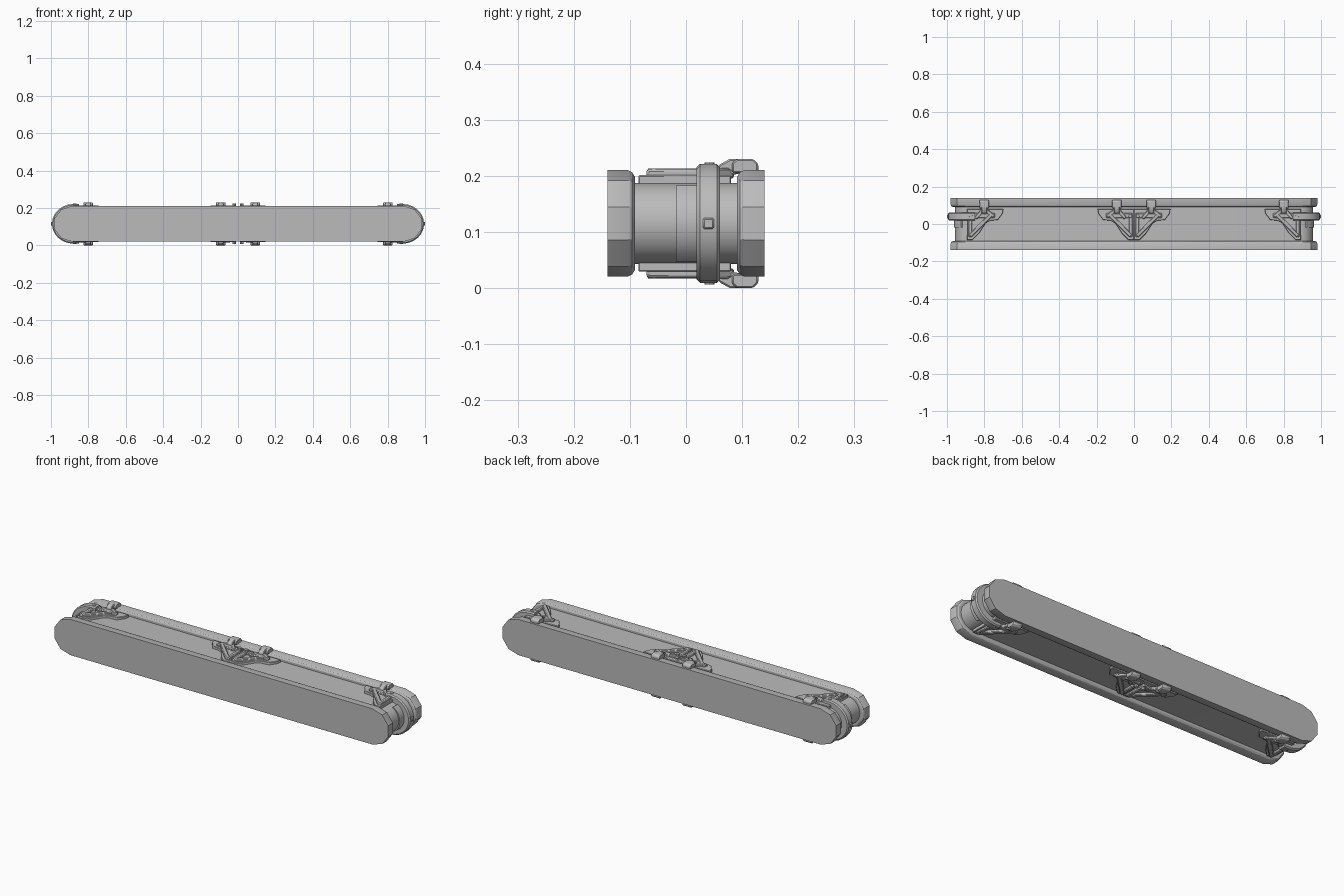
import bpy, bmesh, math
from mathutils import Matrix, Vector

if "Cube" in bpy.data.objects:
    bpy.data.objects.remove(bpy.data.objects["Cube"])

grey = bpy.data.materials.new("mid grey")
grey.diffuse_color = (0.5, 0.5, 0.5, 1)
grey.use_nodes = True
grey.node_tree.nodes["Principled BSDF"].inputs["Base Color"].default_value = grey.diffuse_color
MID = 0.115  # height of the long axis


def finish(name, bm, bevel=0.0, angle=35):
    bmesh.ops.recalc_face_normals(bm, faces=bm.faces)
    me = bpy.data.meshes.new(name)
    bm.to_mesh(me)
    bm.free()
    me.materials.append(grey)
    ob = bpy.data.objects.new(name, me)
    bpy.context.collection.objects.link(ob)
    if bevel:
        mod = ob.modifiers.new("edge_bevel", 'BEVEL')
        mod.width, mod.segments = bevel, 1
        mod.limit_method, mod.angle_limit = 'ANGLE', math.radians(40)
    bpy.context.view_layer.objects.active = ob
    ob.select_set(True)
    bpy.ops.object.shade_smooth_by_angle(angle=math.radians(angle))
    ob.select_set(False)
    return ob


def end_arc(centre, rx, rz, seg):
    """Half ellipse on the +x side, from bottom to top."""
    angles = [math.pi * (i / seg - 0.5) for i in range(seg + 1)]
    return [(centre + rx * math.cos(a), rz * math.sin(a)) for a in angles]


def loft(bm, sections):
    """Join (y, outline) sections into a closed solid."""
    rings = [[bm.verts.new((x, y, MID + z)) for x, z in pts] for y, pts in sections]
    n = len(rings[0])
    for a, b in zip(rings, rings[1:]):
        for i in range(n):
            bm.faces.new((a[i], a[(i + 1) % n], b[(i + 1) % n], b[i]))
    bm.faces.new(rings[0])
    bm.faces.new(rings[-1])


def stadium(centre, rx, rz, seg):
    arc = end_arc(centre, rx, rz, seg)
    return arc + [(-x, -z) for x, z in arc]


def prism(bm, pts, depth, to3d, mat):
    """Extrude a flat outline between two depths, then place it."""
    a, b = [[bm.verts.new(mat @ Vector(to3d(u, v, d))) for u, v in pts] for d in depth]
    n = len(pts)
    for i in range(n):
        bm.faces.new((a[i], a[(i + 1) % n], b[(i + 1) % n], b[i]))
    bm.faces.new(a)
    bm.faces.new(b)


def flat(u, v, d):
    return (u, v, d)


def side(u, v, d):
    return (d, u, v)


def bar(bm, p, q, width, z0, z1, mat):
    p, q = Vector(p), Vector(q)
    d = (q - p).normalized() * width / 2
    n = Vector((-d.y, d.x))
    prism(bm, [p + n, p - n, q - n, q + n], (z0, z1), flat, mat)


# Central core, rounded at both ends
bm = bmesh.new()
loft(bm, [(y, stadium(0.885, 0.072, 0.072, 12)) for y in (-0.12, 0.12)])
finish("core", bm)

# Front and back cover plates, tapered toward the core
for name, s in (("front_plate", -1), ("back_plate", 1)):
    bm = bmesh.new()
    loft(bm, [(s * y, stadium(0.888, 0.097 - i, 0.095 - i, 5))
              for y, i in ((0.14, 0), (0.104, 0), (0.096, 0.004), (0.091, 0.012))])
    finish(name, bm, angle=30)

for s, tag in ((1, "right"), (-1, "left")):
    # Strap around the end of the core
    bm = bmesh.new()
    sections = []
    for y, i in ((0.019, 0.006), (0.025, 0), (0.055, 0), (0.061, 0.006)):
        arc = end_arc(0.88, 0.115 - i, 0.106 - i, 12)
        arc = [(0.85, arc[0][1])] + arc + [(0.85, arc[-1][1])]
        sections.append((y, [(s * x, z) for x, z in arc]))
    loft(bm, sections)
    finish("end_strap_" + tag, bm)

    # Thin curved pad beside the strap
    bm = bmesh.new()
    arc = end_arc(0.885, 0.078, 0.078, 12)[2:-2]
    pad = [(s * x, z) for x, z in arc] + [(s * (x - 0.02), z * 0.8) for x, z in reversed(arc)]
    loft(bm, [(-0.018, pad), (0.022, pad)])
    finish("end_pad_" + tag, bm)

    # Square stud at the tip
    bm = bmesh.new()
    bmesh.ops.create_cube(bm, size=1, matrix=Matrix.Translation((s * 0.99, 0.04, MID))
                          @ Matrix.Diagonal((0.02, 0.02, 0.02, 1)))
    finish("tip_stud_" + tag, bm, 0.003)

# Bracket outlines: base plate, clip stem and hook over the back plate
BASE = [(0, 0.08), (0, -0.085), (0.03, -0.085), (0.065, -0.05), (0.10, 0.005),
        (0.125, 0.018), (0.165, 0.022), (0.19, 0.055), (0.195, 0.08)]
STEM = [(0.055, 0.08), (0.058, 0.104), (0.078, 0.115), (0.10, 0.115), (0.10, 0.09)]
HOOK = [(0.082, 0.09), (0.082, 0.108), (0.09, 0.115), (0.12, 0.115),
        (0.129, 0.106), (0.129, 0.09)]

brackets = [("centre_right", 0, 1), ("centre_left", 0, -1),
            ("end_left", -0.893, 1), ("end_right", 0.893, -1)]
for tag, x0, dx in brackets:
    for level, dz in (("top", 1), ("bottom", -1)):
        mat = Matrix.Translation((x0, 0, MID)) @ Matrix.Diagonal((dx, 1, dz, 1))
        suffix = tag + "_" + level

        # Base plate lying on the core
        bm = bmesh.new()
        prism(bm, BASE, (0.065, 0.086), flat, mat)
        finish("bracket_base_" + suffix, bm, 0.002)

        # Triangular frame with splayed feet
        bm = bmesh.new()
        bar(bm, (0.018, 0.06), (0.018, -0.07), 0.02, 0.08, 0.097, mat)
        bar(bm, (0.015, -0.065), (0.13, 0.05), 0.022, 0.08, 0.098, mat)
        bar(bm, (0.01, 0.045), (0.15, 0.045), 0.026, 0.08, 0.0965, mat)
        bar(bm, (0.09, 0.08), (0.045, 0.03), 0.02, 0.08, 0.099, mat)
        bar(bm, (0.09, 0.08), (0.145, 0.04), 0.02, 0.08, 0.0985, mat)
        finish("bracket_frame_" + suffix, bm, 0.004)

        # Clip over the edge of the back plate
        bm = bmesh.new()
        prism(bm, STEM, (0.077, 0.107), side, mat)
        prism(bm, HOOK, (0.067, 0.117), side, mat)
        finish("clip_" + suffix, bm, 0.003)

        # Bolt head
        bm = bmesh.new()
        bmesh.ops.create_cone(bm, cap_ends=True, segments=8, radius1=0.011, radius2=0.009,
                              depth=0.03, matrix=mat @ Matrix.Translation((0.02, 0.042, 0.094)))
        finish("bolt_" + suffix, bm)
